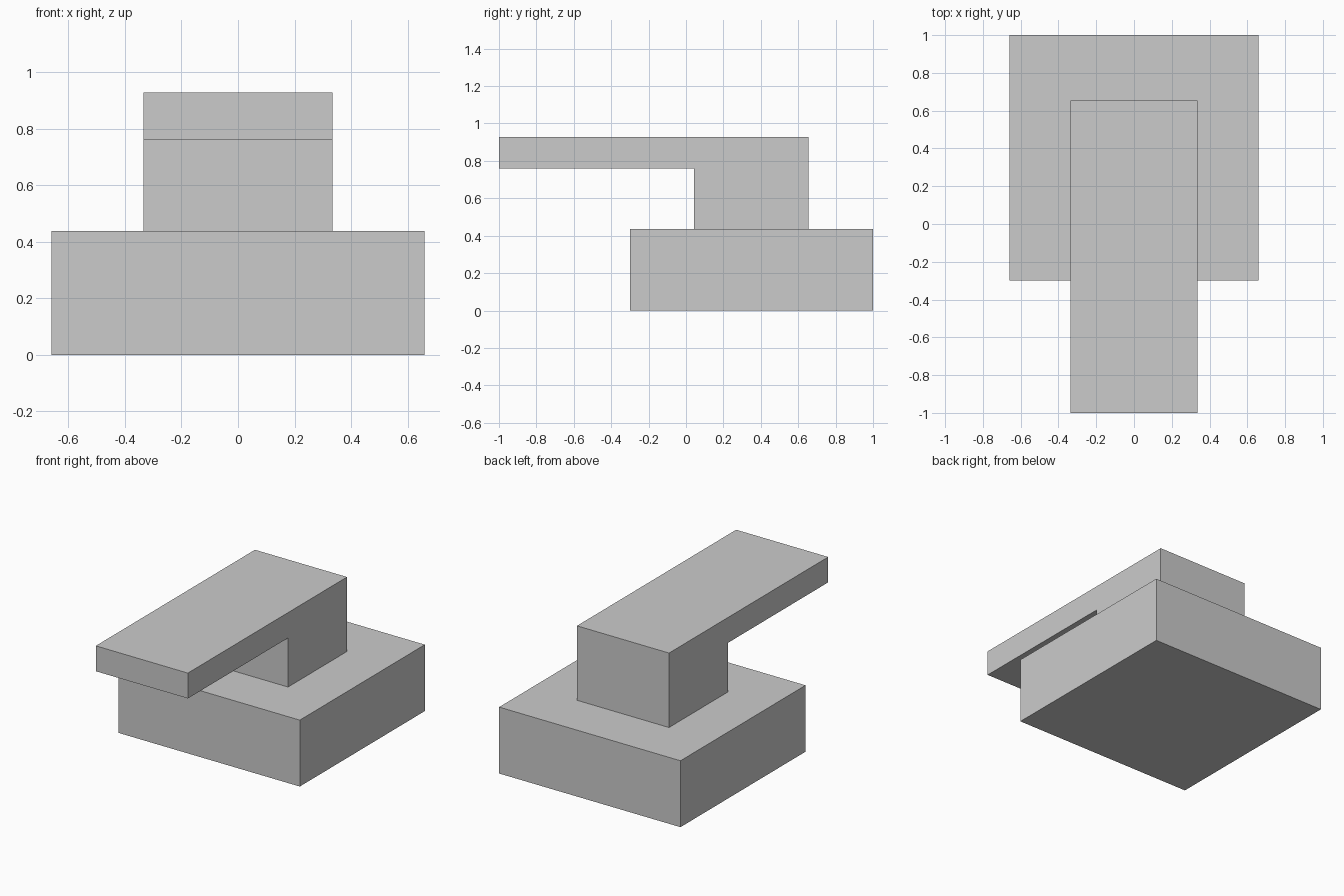
import bpy
import bmesh

if "Cube" in bpy.data.objects:
    bpy.data.objects.remove(bpy.data.objects["Cube"])


def extrude_profile(name, profile, half_width):
    """Extrude a (y, z) outline symmetrically along x."""
    bm = bmesh.new()
    face = bm.faces.new([bm.verts.new((-half_width, y, z)) for y, z in profile])
    side = bmesh.ops.extrude_face_region(bm, geom=[face])["geom"]
    verts = [v for v in side if isinstance(v, bmesh.types.BMVert)]
    bmesh.ops.translate(bm, verts=verts, vec=(2 * half_width, 0, 0))
    bmesh.ops.recalc_face_normals(bm, faces=bm.faces)
    mesh = bpy.data.meshes.new(name)
    bm.to_mesh(mesh)
    bm.free()
    obj = bpy.data.objects.new(name, mesh)
    bpy.context.collection.objects.link(obj)
    return obj


BASE_TOP = 0.437

# Wide base block
extrude_profile("base_block", [(-0.30, 0), (1.0, 0), (1.0, BASE_TOP), (-0.30, BASE_TOP)], 0.66)

# Upright with the overhanging arm, one L-shaped piece
extrude_profile("overhanging_arm", [
    (0.042, BASE_TOP), (0.655, BASE_TOP), (0.655, 0.927),
    (-1.0, 0.927), (-1.0, 0.76), (0.042, 0.76)], 0.335)
